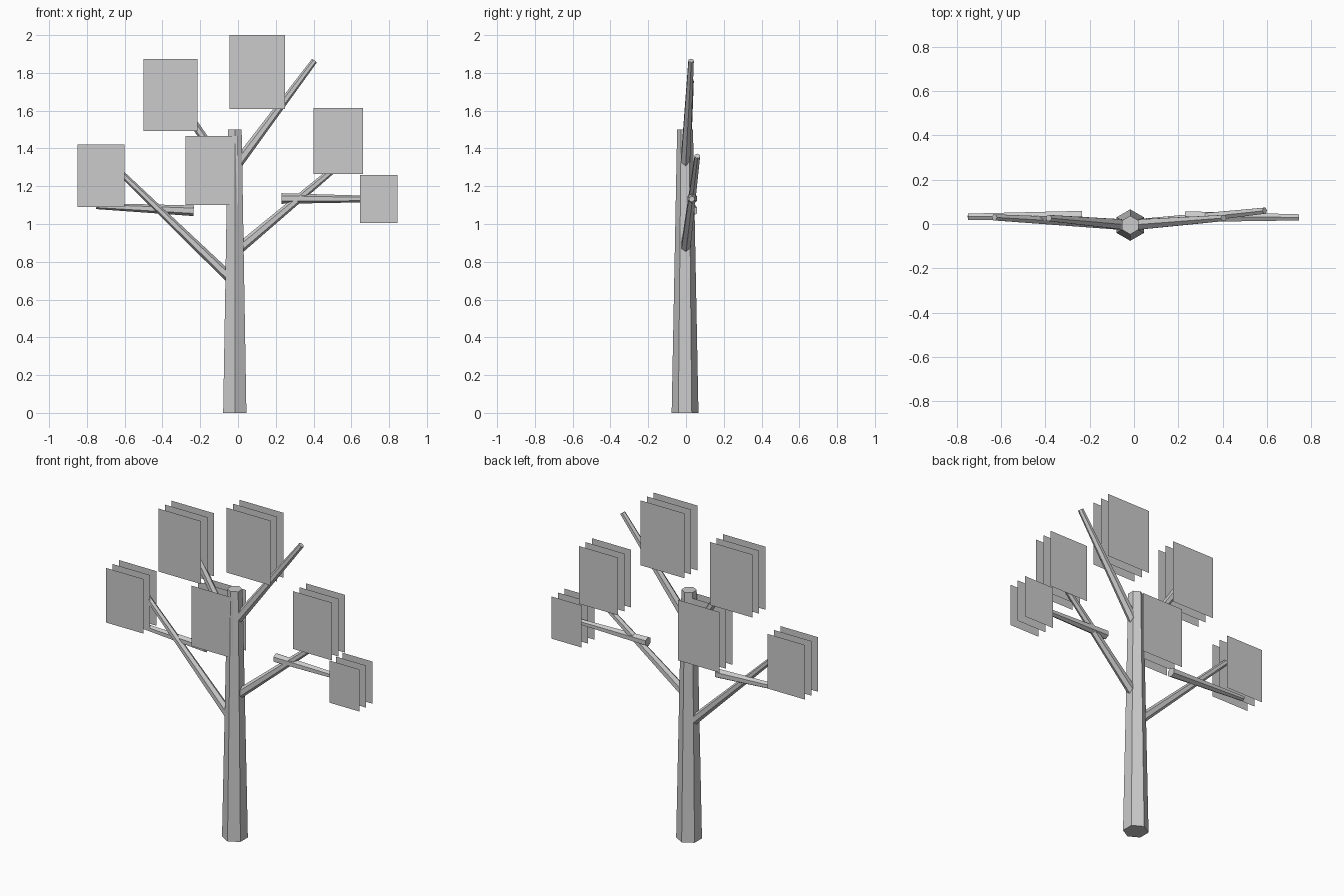
import bpy
from mathutils import Vector

if "Cube" in bpy.data.objects:
    bpy.data.objects.remove(bpy.data.objects["Cube"])

CX, CY = -0.017, -0.005   # trunk axis


def limb(name, start, end, r1, r2, sides=6):
    """Tapered six-sided limb between two points."""
    a, b = Vector(start), Vector(end)
    d = b - a
    bpy.ops.mesh.primitive_cone_add(vertices=sides, radius1=r1, radius2=r2,
                                    depth=d.length, location=(a + b) / 2)
    ob = bpy.context.object
    ob.rotation_euler = d.to_track_quat('Z', 'Y').to_euler()
    ob.name = name
    return ob


def leaf_cards(name, x0, x1, z0, z1):
    """Three parallel flat leaf cards, one behind the other."""
    verts, faces = [], []
    for y in (-0.047, 0.015, 0.077):
        n = len(verts)
        verts += [(x0, y, z0), (x1, y, z0), (x1, y, z1), (x0, y, z1)]
        faces.append((n, n + 1, n + 2, n + 3))
    mesh = bpy.data.meshes.new(name)
    mesh.from_pydata(verts, [], faces)
    bpy.context.collection.objects.link(bpy.data.objects.new(name, mesh))


# Trunk, with corners facing front and back
bpy.ops.mesh.primitive_cone_add(vertices=6, radius1=0.071, radius2=0.042,
                                depth=1.5, location=(CX, CY, 0.75))
bpy.context.object.name = "trunk"

# Main branches growing from the trunk axis
for name, z, tip in [
    ("branch_low_left", 0.69, (-0.63, 0.03, 1.28)),
    ("branch_low_right", 0.85, (0.59, 0.06, 1.36)),
    ("branch_high_right", 1.30, (0.405, 0.027, 1.865)),
    ("branch_high_left", 1.21, (-0.385, 0.027, 1.76)),
]:
    limb(name, (CX, CY, z), tip, 0.028, 0.016)

# Nearly level twigs
limb("twig_left", (-0.235, 0.035, 1.07), (-0.75, 0.033, 1.095), 0.028, 0.016)
limb("twig_right", (0.23, 0.033, 1.135), (0.745, 0.03, 1.132), 0.028, 0.016)

# Leaf clusters: x range, z range
for name, box in {
    "leaves_far_left": (-0.85, -0.60, 1.09, 1.42),
    "leaves_upper_left": (-0.50, -0.214, 1.492, 1.873),
    "leaves_top": (-0.044, 0.249, 1.608, 2.0),
    "leaves_right": (0.40, 0.661, 1.265, 1.614),
    "leaves_far_right": (0.645, 0.845, 1.005, 1.26),
    "leaves_middle": (-0.277, 0.0, 1.10, 1.466),
}.items():
    leaf_cards(name, *box)
